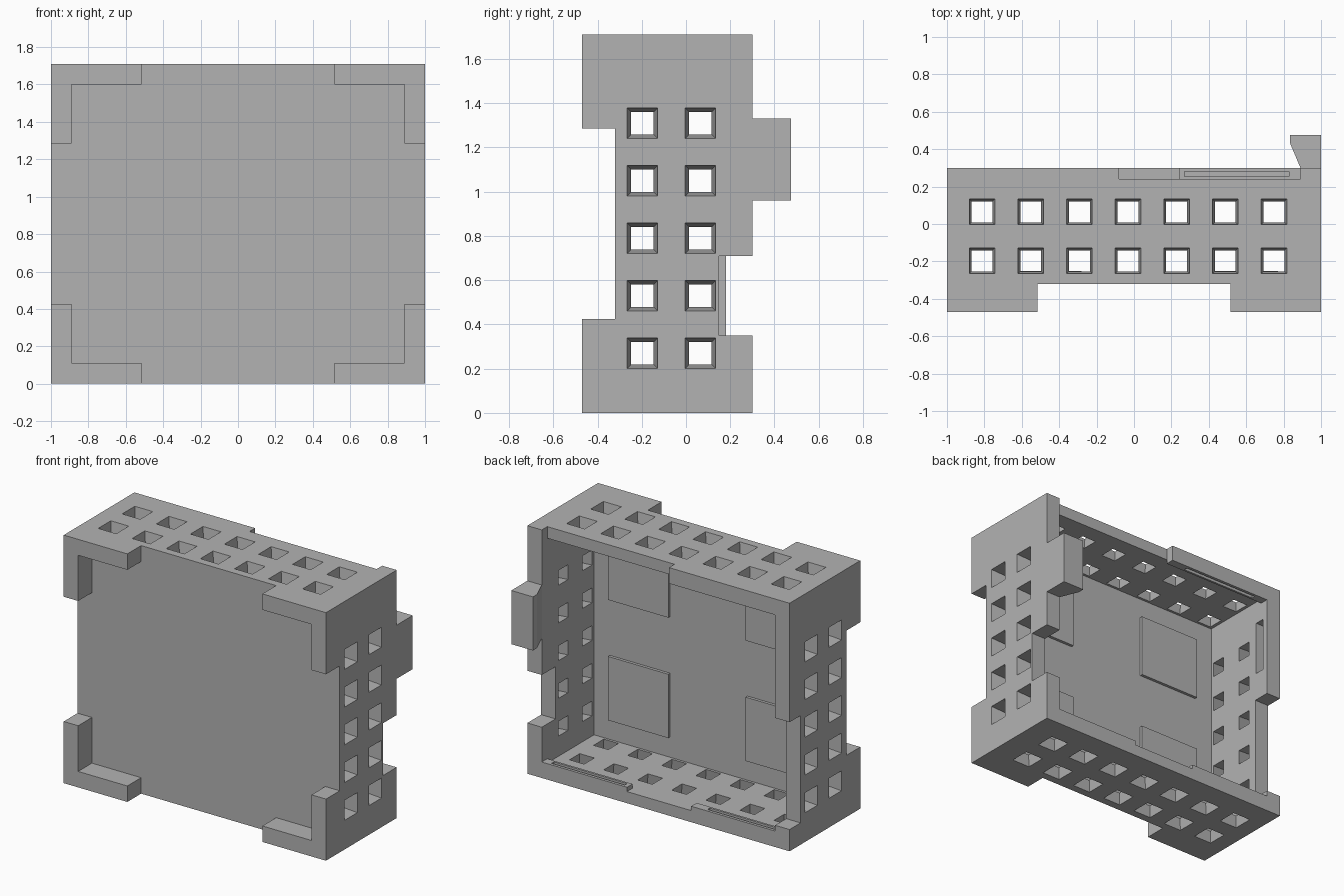
import bpy
import bmesh
from mathutils import Vector

cube = bpy.data.objects.get("Cube")
if cube:
    bpy.data.objects.remove(cube, do_unlink=True)

# Material
grey = bpy.data.materials.new("plain grey")
grey.use_nodes = True
colour = (0.45, 0.45, 0.45, 1)
grey.diffuse_color = colour
grey.node_tree.nodes["Principled BSDF"].inputs["Base Color"].default_value = colour

W, F, B, H, T = 1.0, -0.32, 0.30, 1.71, 0.11   # half width, front, back, height, wall
FOOT = -0.47


def add_box(bm, x, y, z):
    verts = bmesh.ops.create_cube(bm, size=1)["verts"]
    for v in verts:
        v.co = Vector([r[0] if c < 0 else r[1] for c, r in zip(v.co, (x, y, z))])


def add_hull(bm, points):
    verts = [bm.verts.new(p) for p in points]
    bmesh.ops.convex_hull(bm, input=verts)


def finish(bm, name):
    bmesh.ops.recalc_face_normals(bm, faces=bm.faces)
    mesh = bpy.data.meshes.new(name)
    bm.to_mesh(mesh)
    bm.free()
    obj = bpy.data.objects.new(name, mesh)
    bpy.context.collection.objects.link(obj)
    mesh.materials.append(grey)
    return obj


def boxes(name, items):
    bm = bmesh.new()
    for item in items:
        add_box(bm, *item)
    return finish(bm, name)


def cut(target, cutter):
    mod = target.modifiers.new(cutter.name, 'BOOLEAN')
    mod.operation = 'DIFFERENCE'
    mod.solver = 'EXACT'
    mod.object = cutter
    cutter.hide_render = True
    bpy.context.view_layer.objects.active = target
    bpy.ops.object.modifier_apply(modifier=mod.name)
    bpy.data.objects.remove(cutter, do_unlink=True)


# Open-backed tray with thicker rims along the back edges
case = boxes("case", [((-W, W), (F, B), (0, H))])
cut(case, boxes("cavity_cutter", [((-W + T, W - T), (-0.27, B + 0.1), (0.08, H - 0.08))]))


# Tapered square holes through the four walls
def add_hole(bm, centre, axis, sign):
    u, v = [Vector([float(i == a) for i in range(3)]) for a in range(3) if a != axis]
    n = Vector([float(i == axis) * sign for i in range(3)])
    points = []
    for depth, half in ((0.02, 0.072), (-0.14, 0.046)):
        for a in (-half, half):
            for b in (-half, half):
                points.append(centre + n * depth + u * a + v * b)
    add_hull(bm, points)


bm = bmesh.new()
for y in (-0.197, 0.065):
    for i in range(5):
        for s in (-1, 1):
            add_hole(bm, Vector((s * W, y, 0.27 + 0.26 * i)), 0, s)
    for i in range(7):
        x = -0.812 + 0.26 * i
        add_hole(bm, Vector((x, y, H)), 2, 1)
        add_hole(bm, Vector((x, y, 0)), 2, -1)
cut(case, finish(bm, "hole_cutter"))

# Openings in the back edges of the walls
OUT = B + 0.1
cut(case, boxes("notch_cutter", [
    ((0.85, 1.1), (0.15, OUT), (0.35, 0.71)),
    ((-1.1, -0.85), (0.18, OUT), (0.15, 0.89)),
    ((-0.08, W - T), (0.24, OUT), (1.5, 1.8)),
]))

# Pocket for a clip in the right wall
cut(case, boxes("pocket_cutter", [((-0.95, -0.8), (0.19, 0.26), (1.09, 1.47))]))

# Slotted rims along the top and bottom back edges
rims = boxes("edge_rims", [
    ((0.24, 0.89), (0.24, B), (0.08, 0.11)),
    ((-0.89, -0.25), (0.24, B), (0.08, 0.11)),
    ((-0.89, -0.08), (0.24, B), (H - 0.11, H - 0.08)),
])
cut(rims, boxes("slot_cutter", [
    ((0.27, 0.83), (0.255, 0.28), (0.09, 0.15)),
    ((-0.87, -0.36), (0.255, 0.28), (0.09, 0.15)),
    ((-0.80, -0.22), (0.255, 0.28), (1.55, H - 0.09)),
]))

# L-shaped feet on the four front corners
for sx, side in ((1, "left"), (-1, "right")):
    for top, level in ((True, "upper"), (False, "lower")):
        def zr(a, b):
            return (H - b, H - a) if top else (a, b)

        def xr(a, b):
            return tuple(sorted((sx * (W - a), sx * (W - b))))

        boxes(f"{level}_{side}_foot", [
            (xr(0, T), (FOOT, F), zr(0, 0.425)),
            (xr(T, 0.485), (FOOT, F), zr(0, T)),
        ])

# Raised pads inside the front panel
pads = []
for x in ((0.31, 0.77), (-0.75, -0.28)):
    for z in ((0.22, 0.66), (1.05, 1.49)):
        pads.append((x, (-0.275, -0.25), z))
boxes("inner_pads", pads)

# Snap clip on the left wall
bm = bmesh.new()
profile = ((1, B), (0.89, B), (0.835, 0.43), (0.835, 0.475), (1, 0.475))
add_hull(bm, [(x, y, z) for z in (0.96, 1.33) for x, y in profile])
finish(bm, "snap_clip")
